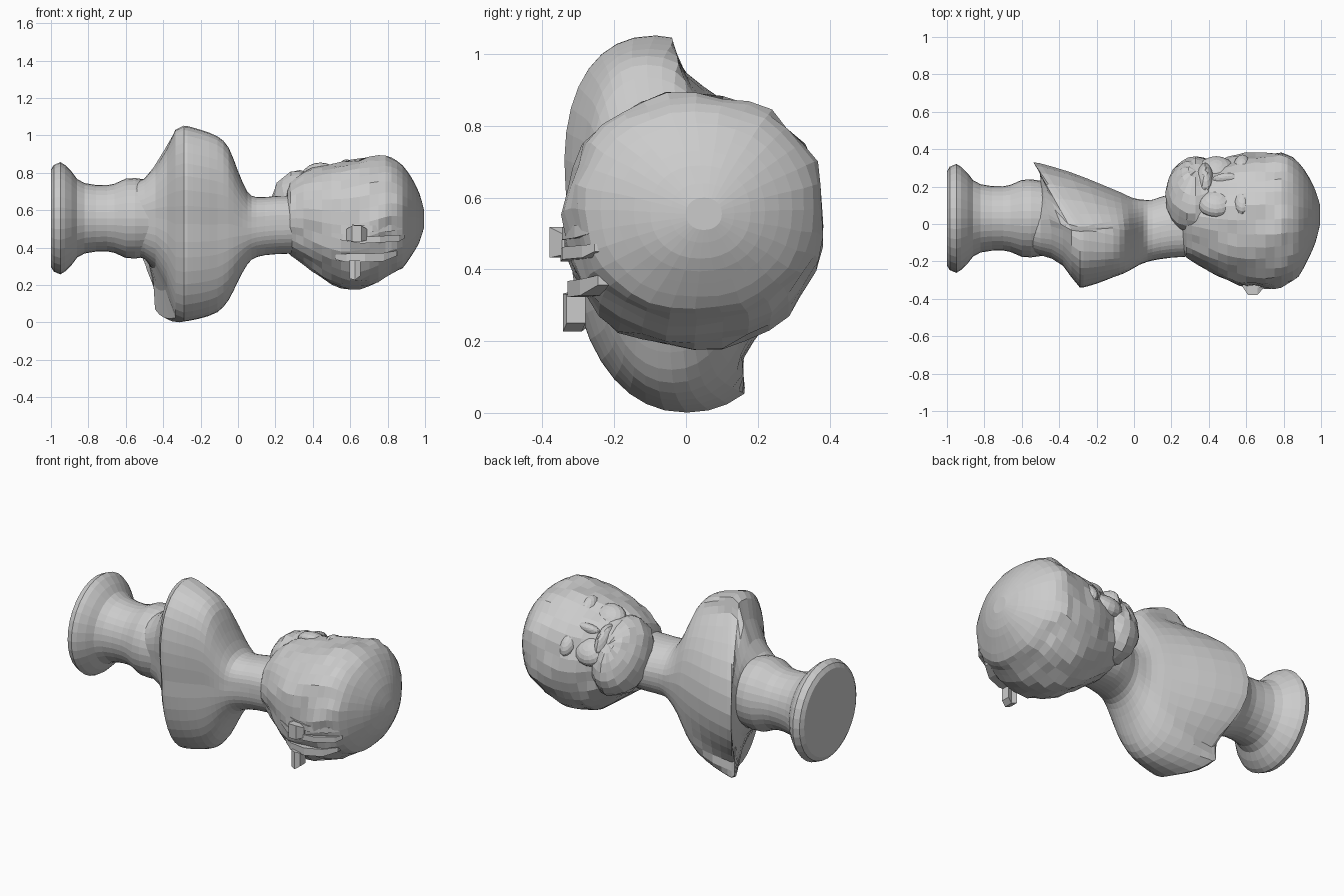
import bpy, bmesh, math, random
from mathutils import Vector, Matrix

if "Cube" in bpy.data.objects:
    bpy.data.objects.remove(bpy.data.objects["Cube"])

random.seed(4)


def smooth_rows(rows, n):
    """Catmull-Rom interpolation between profile rows."""
    out = []
    for i in range(len(rows) - 1):
        p = [rows[max(0, min(len(rows) - 1, i + k))] for k in (-1, 0, 1, 2)]
        for s in range(n):
            t = s / n
            out.append([0.5 * (2 * b + (c - a) * t + (2 * a - 5 * b + 4 * c - d) * t * t
                               + (3 * b - a - 3 * c + d) * t ** 3) for a, b, c, d in zip(*p)])
    return out + [list(rows[-1])]


def finish(name, bm):
    bmesh.ops.recalc_face_normals(bm, faces=bm.faces)
    me = bpy.data.meshes.new(name)
    bm.to_mesh(me)
    bm.free()
    ob = bpy.data.objects.new(name, me)
    bpy.context.collection.objects.link(ob)
    return ob


def loft(name, rows, seg=32, power=2.0, warp=None):
    """Rows are (x, ymin, ymax, zmin, zmax): rounded sections along x."""
    bm = bmesh.new()
    rings = []
    for r in rows:
        x, y0, y1, z0, z1 = r[:5]
        ring = []
        for k in range(seg):
            a = 2 * math.pi * k / seg
            c, s = math.cos(a), math.sin(a)
            u = math.copysign(abs(c) ** (2 / power), c)
            v = math.copysign(abs(s) ** (2 / power), s)
            p = Vector((x, (y0 + y1) / 2 + u * (y1 - y0) / 2, (z0 + z1) / 2 + v * (z1 - z0) / 2))
            ring.append(bm.verts.new(warp(p, a, r) if warp else p))
        rings.append(ring)
    for a, b in zip(rings, rings[1:]):
        for k in range(seg):
            j = (k + 1) % seg
            bm.faces.new((a[k], a[j], b[j], b[k]))
    bm.faces.new(rings[0])
    bm.faces.new(rings[-1])
    return finish(name, bm)


def ellipsoid(name, loc, radii, tilt=0.0, rough=0.0, seg=16):
    """Ball scaled to radii, rolled about the x axis."""
    bm = bmesh.new()
    bmesh.ops.create_uvsphere(bm, u_segments=seg, v_segments=seg * 2 // 3, radius=1)
    m = Matrix.Translation(loc) @ Matrix.Rotation(math.radians(tilt), 4, "X") @ Matrix.Diagonal((*radii, 1))
    for v in bm.verts:
        v.co = m @ (v.co * (1 + random.uniform(-rough, rough)))
    return finish(name, bm)


def ribbon(name, pts, width, thick):
    """Strip following pts, wide along z and thick along y."""
    bm = bmesh.new()
    rings = []
    for x, y, z, f in pts:
        w = width * f / 2
        rings.append([bm.verts.new((x, y + dy, z + dz)) for dy, dz in
                      ((-thick / 2, -w), (thick, -w), (thick, w), (-thick / 2, w))])
    for a, b in zip(rings, rings[1:]):
        for k in range(4):
            bm.faces.new((a[k], a[(k + 1) % 4], b[(k + 1) % 4], b[k]))
    bm.faces.new(rings[0])
    bm.faces.new(rings[-1])
    return finish(name, bm)


# round pedestal, turned about the x axis
profile = [(-1, .26), (-.985, .285), (-.95, .3), (-.925, .285), (-.89, .25), (-.86, .21), (-.82, .188),
           (-.76, .178), (-.70, .177), (-.66, .185), (-.60, .212), (-.55, .215), (-.48, .205), (-.35, .2)]
loft("pedestal", [(x, .03 - r * .97, .03 + r * .97, .557 - r, .557 + r) for x, r in profile], 32)


# torso: neck, sloping shoulders with a narrower chest in front, slanted lower cut
def torso_warp(p, a, r):
    arm = .11 - .12 * (p.z - .52)
    if p.y > arm:
        d = min(1, abs(p.z - .55) / .40)
        p.y = arm + (p.y - arm) * (1 - d ** 3)
    p.y -= .17 * max(0, p.z - .54)
    p.x -= r[5] * max(0, p.y + .03)
    return p


torso = smooth_rows([
    (.36, -.17, .16, .37, .68, 0), (.20, -.18, .16, .365, .675, 0), (.10, -.195, .13, .35, .67, 0),
    (.05, -.21, .13, .31, .70, 0), (.00, -.23, .14, .22, .81, .05), (-.05, -.25, .17, .12, .935, .12),
    (-.11, -.27, .21, .055, .995, .25), (-.20, -.305, .28, .02, 1.03, .48),
    (-.27, -.325, .325, .005, 1.05, .66)], 2)
torso += [(-.29, -.325, .33, .001, 1.052, .69), (-.335, -.27, .315, .02, 1.03, .56),
          (-.38, -.21, .28, .17, .93, .40), (-.44, -.175, .25, .29, .83, .22),
          (-.50, -.16, .21, .34, .77, 0), (-.56, -.14, .20, .36, .74, 0)]
loft("shoulders_and_neck", torso, 40, 2.2, torso_warp)


# head with chunky faceted hair
def hair_warp(p, a, r):
    c = Vector((p.x, .03, .55))
    wave = .012 * math.sin(9 * a + 14 * p.x) + random.uniform(-.012, .012)
    fade = max(0, min(1, (.95 - p.x) * 6))
    return c + (p - c) * (1 + wave * fade * 1.6)


head = smooth_rows([
    (.26, -.15, .20, .39, .68), (.28, -.18, .26, .36, .75), (.35, -.22, .30, .31, .80),
    (.45, -.28, .335, .235, .835), (.55, -.325, .365, .185, .855), (.65, -.335, .38, .18, .875),
    (.75, -.335, .385, .215, .89), (.82, -.315, .375, .26, .88), (.88, -.28, .33, .29, .84),
    (.93, -.19, .26, .36, .77), (.97, -.10, .18, .43, .69), (.995, .0, .10, .51, .60)], 2)
loft("head", head, 32, 2.15, hair_warp)

# bearded jaw and shallow face, turned towards the upper back side
ellipsoid("beard", (.33, .15, .60), (.16, .24, .185), -49, .035, 20)
ellipsoid("nose", (.50, .225, .735), (.09, .035, .06), -42)
ellipsoid("mouth", (.38, .225, .695), (.05, .11, .09), -42, .03)
for i, (y, z) in enumerate([(.12, .80), (.295, .665)]):
    ellipsoid(f"brow_{i}", (.58, y, z), (.05, .09, .055), -42)
    ellipsoid(f"cheek_{i}", (.44, y - .01, z - .02), (.10, .09, .06), -42)

# hair band tied at the nape, with knot and hanging end
ribbon("hair_band", [(.50, -.285, .47, .5), (.56, -.315, .455, 1), (.66, -.335, .44, 1),
                     (.76, -.33, .445, 1), (.86, -.275, .45, 1), (.89, -.24, .46, .6)], .035, .03)
ribbon("upper_band", [(.53, -.295, .53, .5), (.62, -.325, .505, 1), (.72, -.335, .50, 1),
                      (.82, -.30, .505, 1), (.88, -.26, .51, .6)], .035, .022)
ribbon("band_knot", [(.58, -.32, .47, .7), (.61, -.365, .475, 1), (.66, -.365, .475, 1),
                     (.69, -.33, .47, .7)], .085, .03)
ribbon("lower_hair_ledge", [(.52, -.25, .35, .6), (.58, -.29, .345, 1), (.68, -.305, .345, 1),
                            (.78, -.27, .35, 1), (.85, -.22, .37, .6)], .045, .05)
ribbon("band_end", [(.595, -.315, .285, 1), (.625, -.325, .28, 1.05), (.655, -.315, .29, .8)], .10, .035)
